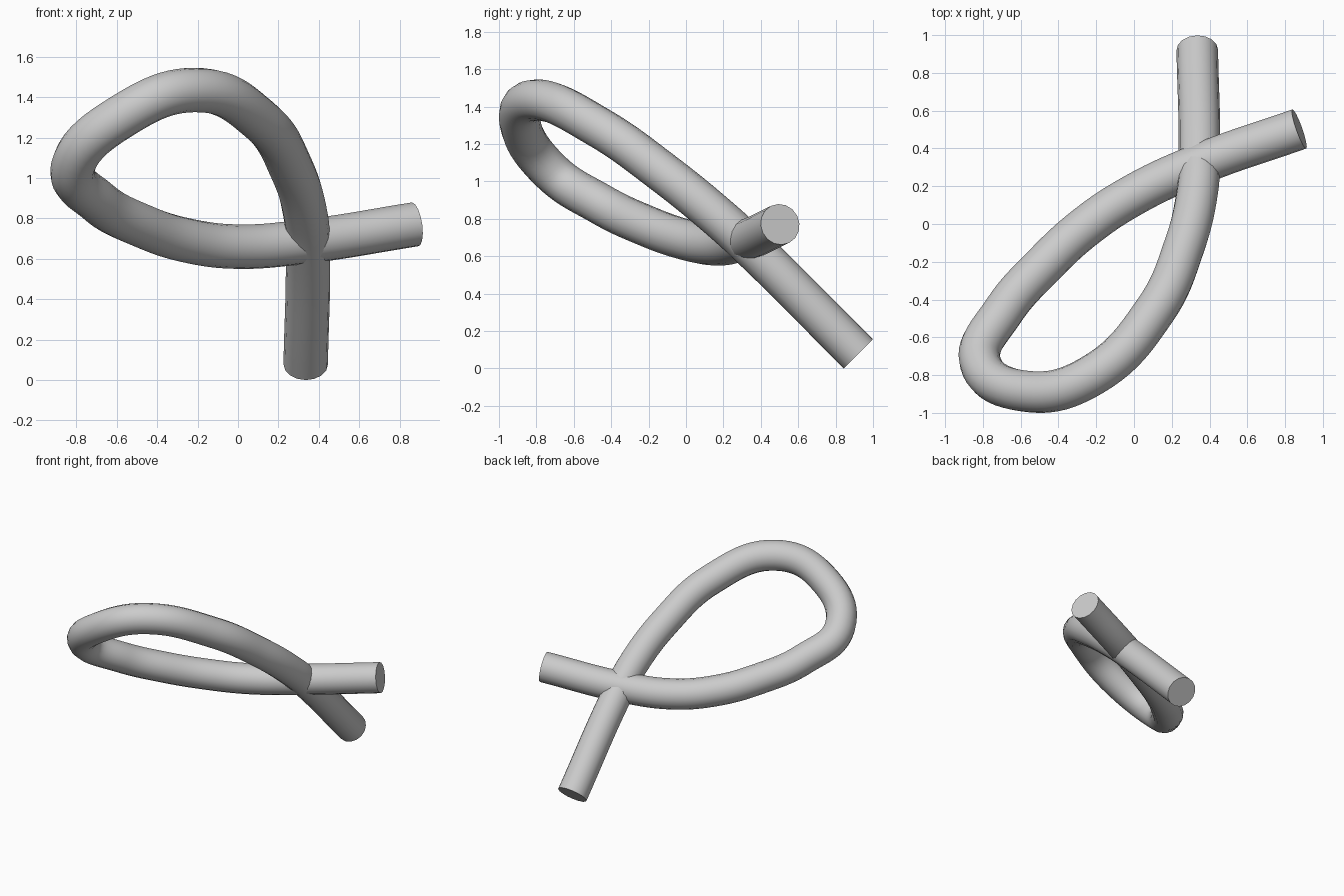
import bpy, math

if "Cube" in bpy.data.objects:
    bpy.data.objects.remove(bpy.data.objects["Cube"])

RADIUS = 0.11
# Centre line of the looped tube, from the foot end round to the side end
PATH = [
    (0.335, 0.921, 0.078), (0.345, 0.33, 0.665), (0.335, 0.17, 0.81),
    (0.265, -0.12, 1.045), (0.11, -0.46, 1.285), (-0.22, -0.80, 1.435),
    (-0.55, -0.888, 1.32), (-0.815, -0.73, 1.06), (-0.69, -0.46, 0.88),
    (-0.48, -0.22, 0.765), (-0.25, -0.01, 0.69), (0.0, 0.155, 0.66),
    (0.33, 0.31, 0.685), (0.875, 0.503, 0.77),
]

# Smooth path with a round bevel and flat end caps
curve = bpy.data.curves.new("looped_tube", 'CURVE')
curve.dimensions = '3D'
curve.resolution_u = 10
curve.bevel_depth = RADIUS
curve.bevel_resolution = 6
curve.use_fill_caps = True
spline = curve.splines.new('BEZIER')
spline.bezier_points.add(len(PATH) - 1)
for point, co in zip(spline.bezier_points, PATH):
    point.co = co
    point.handle_left_type = point.handle_right_type = 'AUTO'

tube = bpy.data.objects.new("looped_tube", curve)
bpy.context.collection.objects.link(tube)
bpy.context.view_layer.objects.active = tube
tube.select_set(True)
bpy.ops.object.convert(target='MESH')
bpy.ops.object.shade_smooth_by_angle(angle=math.radians(40))
